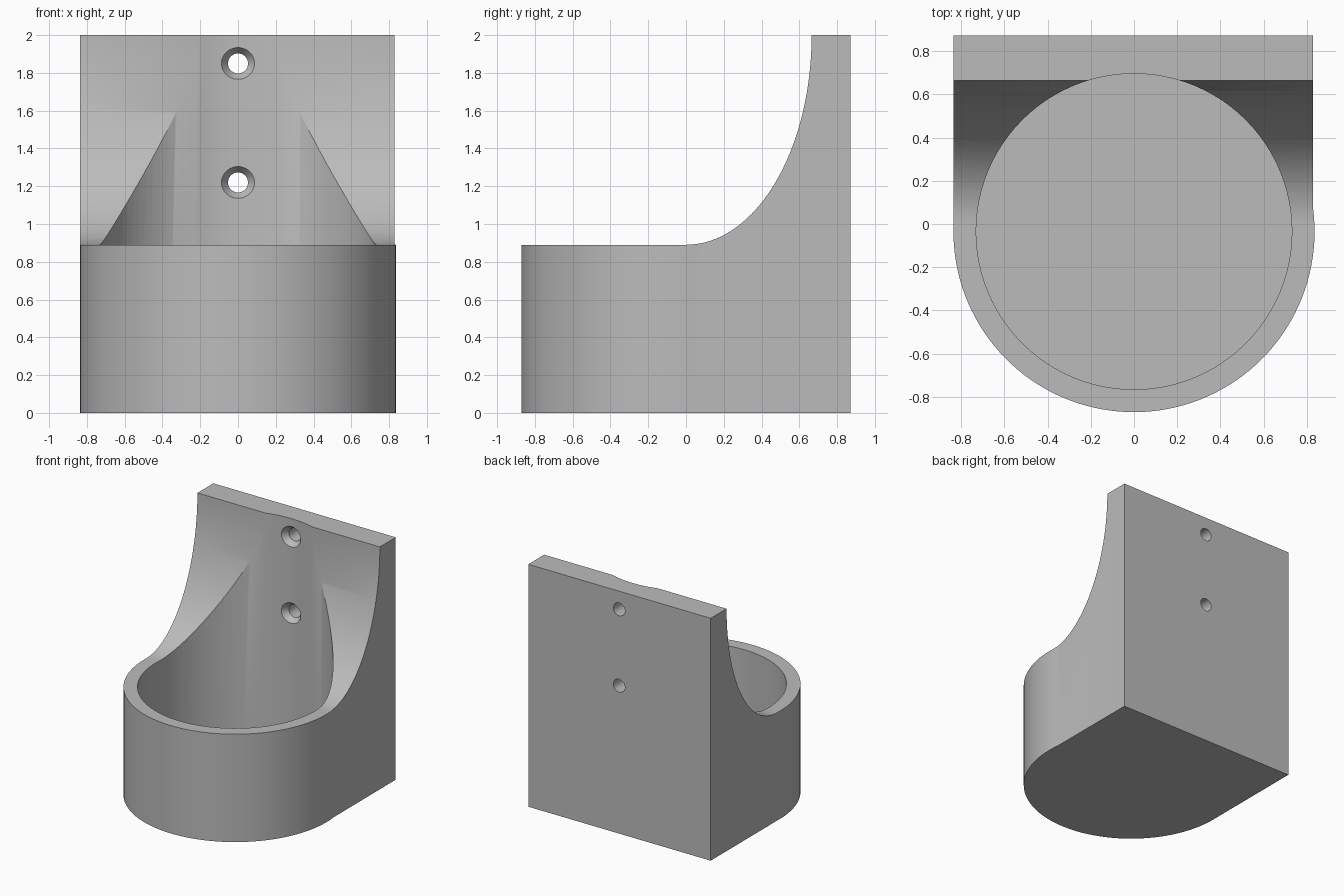
import bpy, bmesh
from math import sin, cos, pi, radians
from mathutils import Vector

cube = bpy.data.objects.get("Cube")
if cube:
    bpy.data.objects.remove(cube, do_unlink=True)

CENTRE_Y = -0.035
RIM_Z, TOP_Z = 0.89, 2.0
PLATE_Y, BACK_Y = 0.665, 0.872

grey = bpy.data.materials.new("plain_grey")
grey.use_nodes = True
grey.diffuse_color = (0.5, 0.5, 0.5, 1)
grey.node_tree.nodes["Principled BSDF"].inputs["Base Color"].default_value = (0.5, 0.5, 0.5, 1)


def prism(name, points, direction):
    """Closed solid made by sweeping a flat outline along a direction."""
    bm = bmesh.new()
    face = bm.faces.new([bm.verts.new(p) for p in points])
    swept = bmesh.ops.extrude_face_region(bm, geom=[face])["geom"]
    moved = [v for v in swept if isinstance(v, bmesh.types.BMVert)]
    bmesh.ops.translate(bm, vec=Vector(direction), verts=moved)
    bmesh.ops.recalc_face_normals(bm, faces=bm.faces)
    mesh = bpy.data.meshes.new(name)
    bm.to_mesh(mesh)
    bm.free()
    mesh.materials.append(grey)
    obj = bpy.data.objects.new(name, mesh)
    bpy.context.collection.objects.link(obj)
    return obj


def cone(name, r_front, r_back, y_front, y_back, z):
    """Solid cone or cylinder lying along y."""
    bpy.ops.mesh.primitive_cone_add(
        vertices=48, radius1=r_back, radius2=r_front, depth=y_back - y_front,
        location=(0, (y_front + y_back) / 2, z), rotation=(pi / 2, 0, 0))
    obj = bpy.context.object
    obj.name = name
    obj.data.materials.append(grey)
    return obj


def cut(target, cutter):
    cutter.hide_render = True
    mod = target.modifiers.new("cut", 'BOOLEAN')
    mod.operation, mod.solver, mod.object = 'DIFFERENCE', 'EXACT', cutter
    bpy.context.view_layer.objects.active = target
    bpy.ops.object.modifier_apply(modifier=mod.name)
    bpy.data.objects.remove(cutter, do_unlink=True)


# Body: round front joined to a square back
R = 0.836
arc = [radians(180 + 187 * i / 72) for i in range(73)]
outline = [(R * cos(a), CENTRE_Y + R * sin(a), 0) for a in arc]
outline += [(0.829, BACK_Y, 0), (-R, BACK_Y, 0)]
holder = prism("wall_cup_holder", outline, (0, 0, TOP_Z))

# Sweeping curve from the rim up to the back plate
curve = [radians(90 * i / 40) for i in range(41)]
scoop = [(-1, PLATE_Y * sin(a), TOP_Z - (TOP_Z - RIM_Z) * cos(a)) for a in curve]
scoop += [(-1, PLATE_Y, 2.5), (-1, -2, 2.5), (-1, -2, RIM_Z)]
cut(holder, prism("scoop_cutter", scoop, (2, 0, 0)))

# Round cup well, grooving the back plate up to its top
ring = [2 * pi * i / 96 for i in range(96)]
well = [(0.731 * cos(a), CENTRE_Y + 0.731 * sin(a), 0.1) for a in ring]
cut(holder, prism("well_cutter", well, (0, 0, 2.5)))

# Countersunk screw holes
for z in (1.22, 1.85):
    cut(holder, cone("hole_cutter", 0.053, 0.053, 0.6, 1.0, z))
    cut(holder, cone("countersink_cutter", 0.095, 0.053, 0.68, 0.74, z))

# Smooth curves, sharp corners
bpy.ops.object.select_all(action='DESELECT')
holder.select_set(True)
bpy.context.view_layer.objects.active = holder
bpy.ops.object.shade_smooth_by_angle(angle=radians(30))
